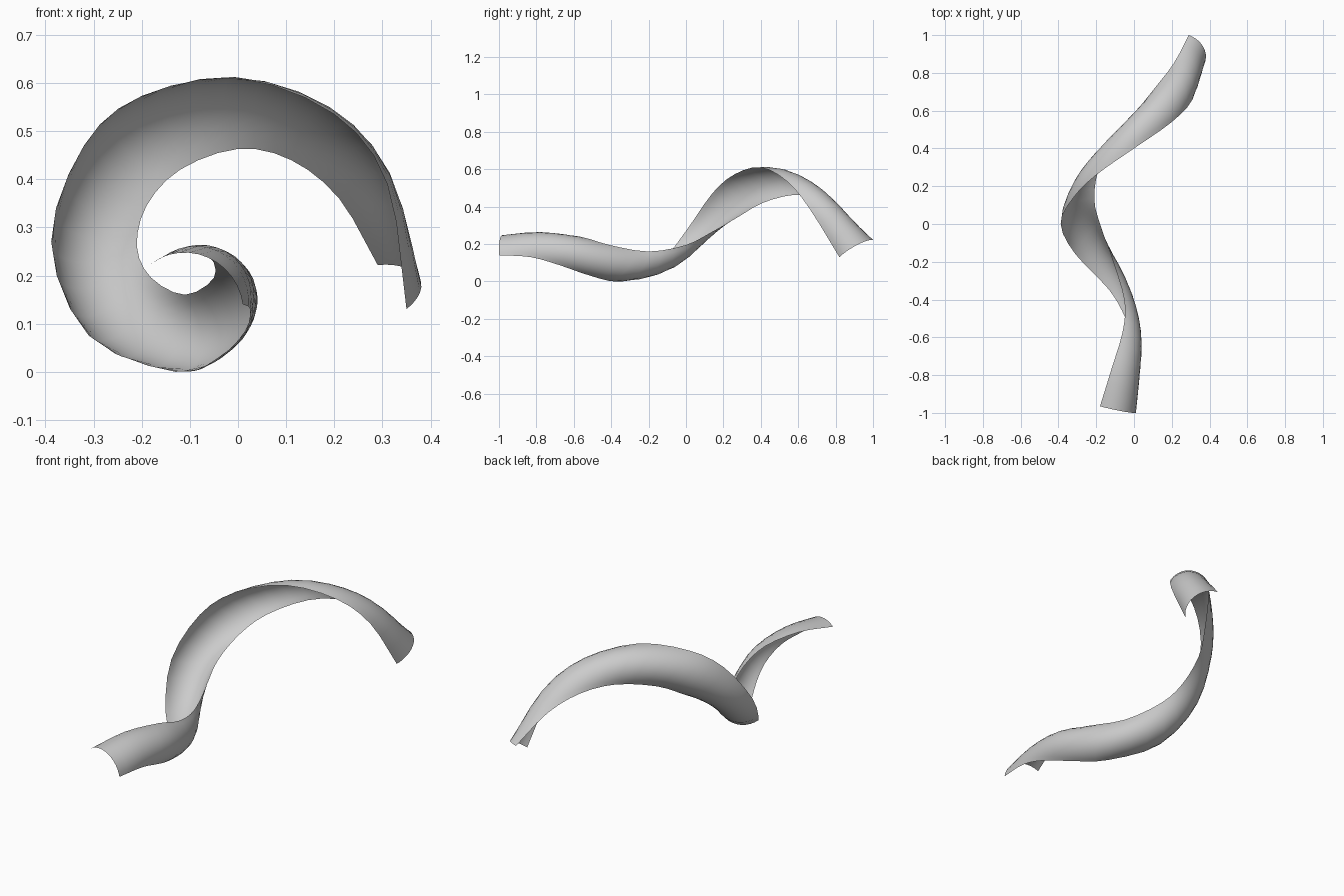
import bpy, math
from mathutils import Vector

STEPS = 3        # spans between neighbouring stations
ACROSS = 12      # spans across the ribbon
SAG = 0.06       # height of the curved cross-section

# Inner and outer rim of the ribbon, station by station
INNER = [(-.18, -.965, .225), (-.12, -.77, .255), (-.06, -.57, .24), (-.05, -.41, .195),
         (-.11, -.2, .16), (-.18, 0, .195), (-.21, .13, .26), (-.19, .28, .345),
         (-.12, .41, .42), (0, .58, .463), (.11, .72, .44), (.21, .85, .36), (.29, 1, .222)]
OUTER = [(.01, -1, .14), (.025, -.83, .13), (.015, -.67, .085), (-.04, -.51, .03),
         (-.13, -.35, 0), (-.31, -.16, .075), (-.388, 0, .27), (-.32, .14, .47),
         (-.2, .26, .573), (0, .4, .61), (.2, .54, .535), (.31, .66, .39), (.35, .82, .13)]


def smooth_path(points):
    """Smooth curve through all the points."""
    p = [Vector(c) for c in points]
    p = [2 * p[0] - p[1]] + p + [2 * p[-1] - p[-2]]
    path = []
    for a, b, c, d in zip(p, p[1:], p[2:], p[3:]):
        for k in range(STEPS):
            t = k / STEPS
            path.append(b + t / 2 * (c - a + t * (2 * a - 5 * b + 4 * c - d
                                                  + t * (3 * (b - c) + d - a))))
    return path + [p[-2]]


def arc_section(a, b, tangent):
    """Circular arc from rim to rim, bulging outwards."""
    half = (b - a).length / 2
    radius = (half * half + SAG * SAG) / (2 * SAG)
    spread = math.asin(half / radius)
    along = (b - a).normalized()
    out = along.cross(tangent).normalized()
    centre = (a + b) / 2 + out * (SAG - radius)
    angles = [spread * (2 * j / ACROSS - 1) for j in range(ACROSS + 1)]
    return [centre + radius * (along * math.sin(t) + out * math.cos(t)) for t in angles]


cube = bpy.data.objects.get("Cube")
if cube:
    bpy.data.objects.remove(cube, do_unlink=True)

grey = bpy.data.materials.new("plain_grey")
grey.use_nodes = True
colour = (0.6, 0.6, 0.6, 1)
grey.diffuse_color = colour
grey.node_tree.nodes["Principled BSDF"].inputs["Base Color"].default_value = colour

# Sweep the arc along the two rims
inner, outer = smooth_path(INNER), smooth_path(OUTER)
middle = [(a + b) / 2 for a, b in zip(inner, outer)]
last = len(middle) - 1
verts = []
for i, (a, b) in enumerate(zip(inner, outer)):
    verts += arc_section(a, b, middle[min(i + 1, last)] - middle[max(i - 1, 0)])

row = ACROSS + 1
faces = [(i * row + j, i * row + j + 1, (i + 1) * row + j + 1, (i + 1) * row + j)
         for i in range(last) for j in range(ACROSS)]

mesh = bpy.data.meshes.new("spiral_ribbon")
mesh.from_pydata(verts, [], faces)
mesh.materials.append(grey)
ribbon = bpy.data.objects.new("spiral_ribbon", mesh)
bpy.context.collection.objects.link(ribbon)
mesh.shade_smooth()
